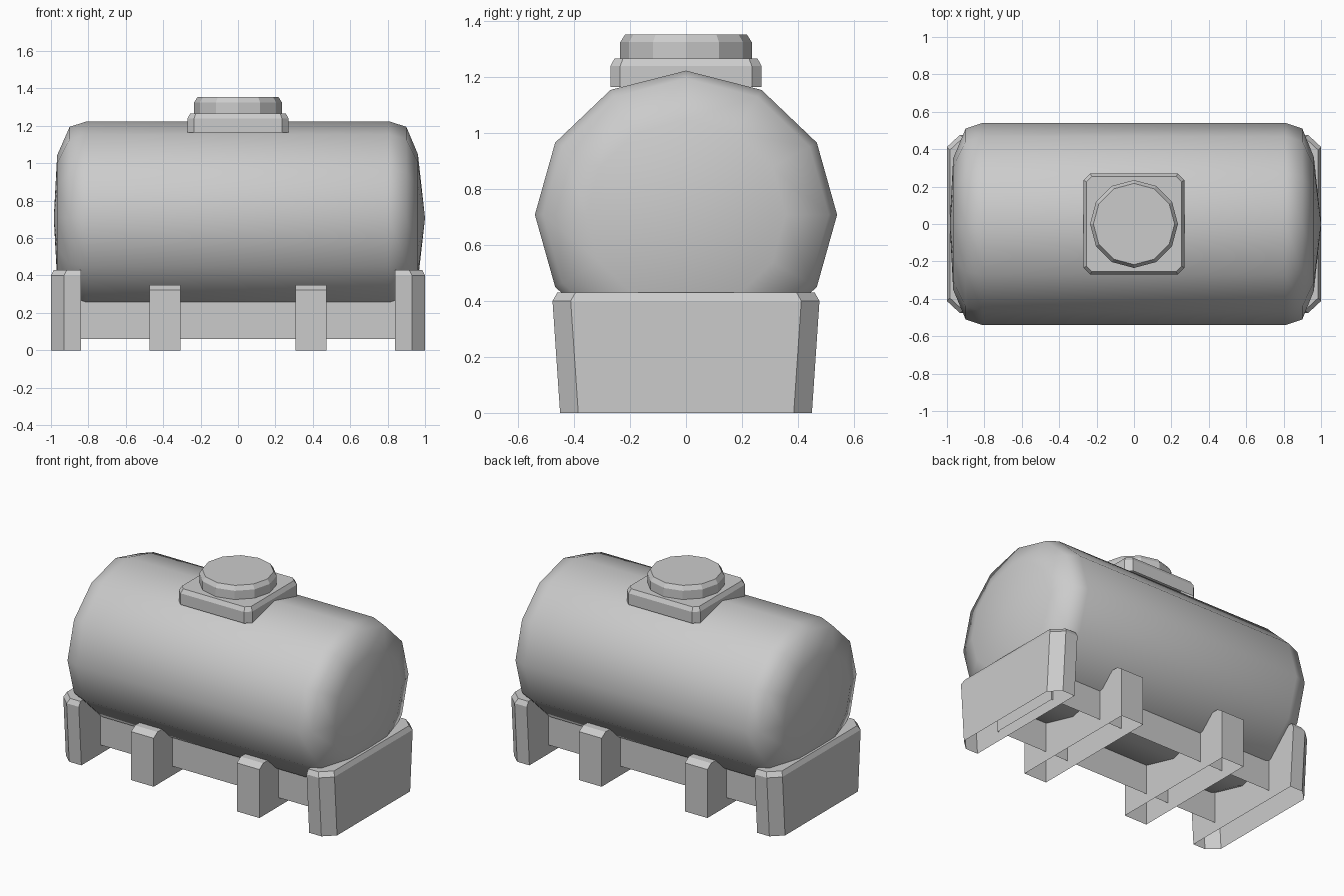
import bpy, bmesh
from math import cos, sin, tau

if "Cube" in bpy.data.objects:
    bpy.data.objects.remove(bpy.data.objects["Cube"])


def loft(name, rings, cap_first=True, cap_last=True, smooth=False):
    """Skin a stack of equal-length rings; single-point rings become poles."""
    bm = bmesh.new()
    rows = [[bm.verts.new(p) for p in ring] for ring in rings]
    for a, b in zip(rows, rows[1:]):
        n = max(len(a), len(b))
        for i in range(n):
            j = (i + 1) % n
            quad = [a[i % len(a)], a[j % len(a)], b[j % len(b)], b[i % len(b)]]
            bm.faces.new(list(dict.fromkeys(quad)))
    for row, cap in ((rows[0], cap_first), (rows[-1], cap_last)):
        if cap and len(row) > 2:
            bm.faces.new(row)
    bmesh.ops.recalc_face_normals(bm, faces=bm.faces)
    for f in bm.faces:
        f.smooth = smooth
    mesh = bpy.data.meshes.new(name)
    bm.to_mesh(mesh)
    bm.free()
    obj = bpy.data.objects.new(name, mesh)
    bpy.context.collection.objects.link(obj)
    return obj


def octagon(h, c, z):
    """Square of half size h with corners cut by c."""
    return [(x, y, z) for x, y in ((h, c - h), (h, h - c), (h - c, h), (c - h, h),
                                   (-h, h - c), (-h, c - h), (c - h, -h), (h - c, -h))]


# Tank: twelve-sided barrel with domed ends
def tank_ring(x, s):
    if s == 0:
        return [(x, 0, 0.708)]
    return [(x, 0.54 * s * cos(tau * i / 12), 0.708 + 0.515 * s * sin(tau * i / 12))
            for i in range(12)]


loft("tank", [tank_ring(x, s) for x, s in (
    (-0.985, 0), (-0.967, 0.65), (-0.90, 0.945), (-0.81, 1),
    (0.81, 1), (0.90, 0.945), (0.962, 0.66), (1.0, 0))], smooth=True)

# Hatch base and lid
loft("hatch_base", [octagon(0.27, 0.035, 1.165), octagon(0.27, 0.035, 1.24),
                    octagon(0.255, 0.03, 1.267)], cap_first=False)
loft("hatch_lid", [[(r * cos(tau * i / 12), r * sin(tau * i / 12), z) for i in range(12)]
                   for r, z in ((0.235, 1.265), (0.235, 1.325), (0.217, 1.353))],
     cap_first=False)


# End supports: chamfered outer corners, open underneath
def end_ring(side, y, x, z):
    return [(side * px, py, z) for px, py in (
        (0.84, -y), (x - 0.07, -y), (x, 0.065 - y), (x, y - 0.065), (x - 0.07, y), (0.84, y))]


for side, label in ((-1, "left"), (1, "right")):
    loft(label + "_end_support", [end_ring(side, 0.45, 1.0, 0), end_ring(side, 0.477, 1.0, 0.40),
                                  end_ring(side, 0.46, 0.985, 0.43)], cap_first=False)

    # Middle saddles
    loft(label + "_saddle", [[(side * 0.39 + sx * 0.083, sy * y, z) for sx, sy in
                              ((-1, -1), (1, -1), (1, 1), (-1, 1))]
                             for y, z in ((0.45, 0), (0.45, 0.323), (0.41, 0.35))],
         cap_first=False)

# Lengthwise beam under the tank, open underneath
loft("base_beam", [[(-0.85, -0.25, z), (0.85, -0.25, z), (0.85, 0.25, z), (-0.85, 0.25, z)]
                   for z in (0.06, 0.27)], cap_first=False, cap_last=False)
